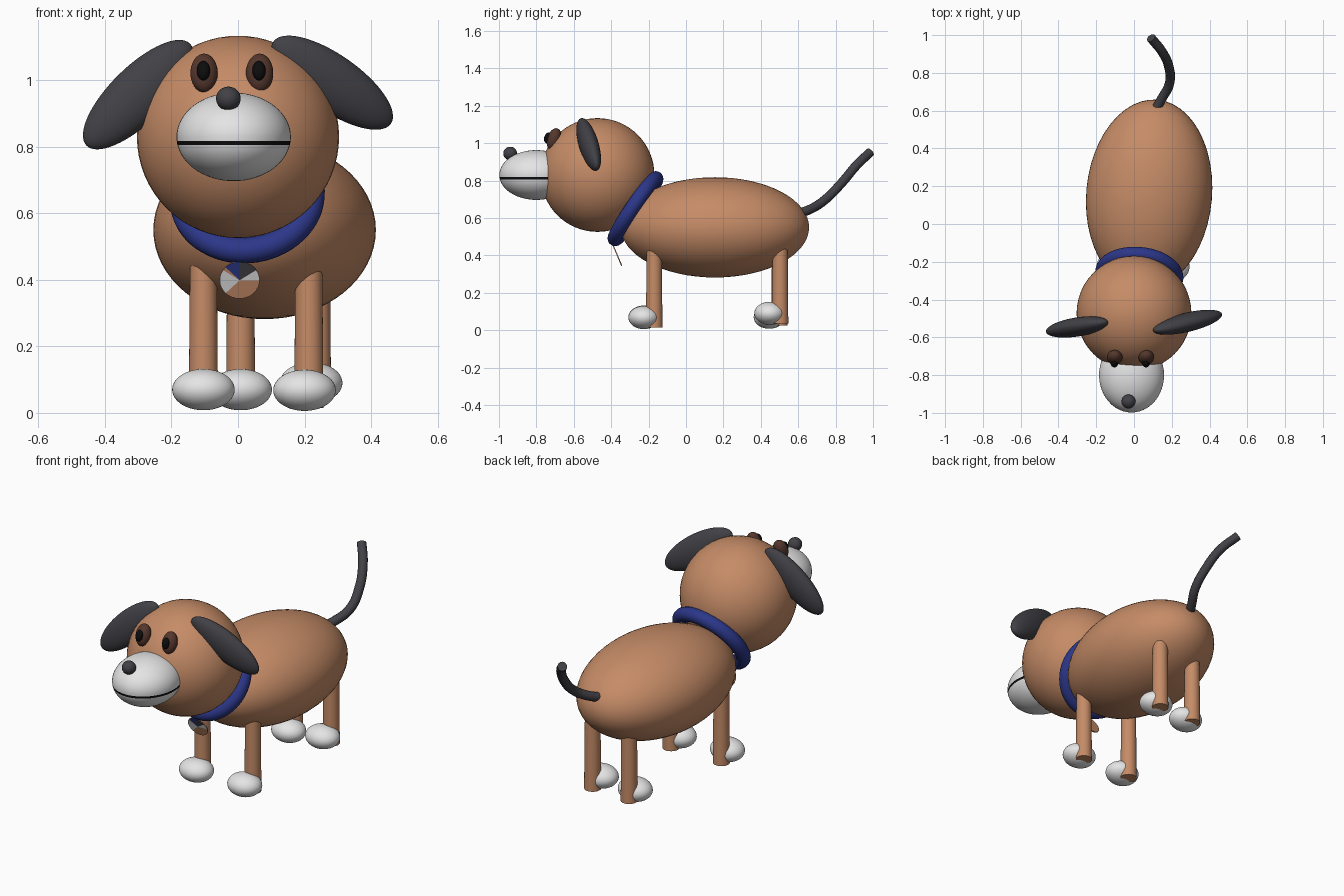
import bpy, bmesh, math
from mathutils import Matrix, Vector

cube = bpy.data.objects.get("Cube")
if cube:
    bpy.data.objects.remove(cube)


def material(name, *rgb):
    m = bpy.data.materials.new(name)
    m.use_nodes = True
    m.diffuse_color = (*rgb, 1)
    m.node_tree.nodes["Principled BSDF"].inputs["Base Color"].default_value = (*rgb, 1)
    return m


FUR = material("tan_fur", 0.56, 0.26, 0.135)
WHITE = material("white_fur", 0.78, 0.78, 0.78)
DARK = material("charcoal", 0.052, 0.052, 0.062)
BLUE = material("collar_blue", 0.025, 0.038, 0.25)
IRIS = material("eye_brown", 0.09, 0.038, 0.026)
BLACK = material("black", 0.004, 0.004, 0.004)


def finish(bm, name, *mats):
    """Turn a bmesh into a smooth shaded object."""
    mesh = bpy.data.meshes.new(name)
    bm.to_mesh(mesh)
    bm.free()
    for m in mats:
        mesh.materials.append(m)
    obj = bpy.data.objects.new(name, mesh)
    bpy.context.collection.objects.link(obj)
    bpy.ops.object.select_all(action='DESELECT')
    bpy.context.view_layer.objects.active = obj
    obj.select_set(True)
    bpy.ops.object.shade_smooth_by_angle(angle=math.radians(40))
    return obj


def ellipsoid_mesh(centre, radii, rot=Matrix.Identity(3)):
    bm = bmesh.new()
    bmesh.ops.create_uvsphere(bm, u_segments=48, v_segments=32, radius=1)
    bm.transform(Matrix.Translation(centre) @ rot.to_4x4() @ Matrix.Diagonal((*radii, 1)))
    return bm


def ellipsoid(name, mat, *args):
    return finish(ellipsoid_mesh(*args), name, mat)


def turn(degrees, axis):
    return Matrix.Rotation(math.radians(degrees), 3, axis)


# Body and head
ellipsoid("body", FUR, (0.08, 0.155, 0.55), (0.333, 0.505, 0.268), turn(-5, 'Z'))
ellipsoid("head", FUR, (0, -0.473, 0.83), (0.304, 0.304, 0.304))

# Muzzle with the mouth cut in as a thin black band
bm = ellipsoid_mesh((-0.013, -0.8, 0.83), (0.172, 0.198, 0.133))
low, high = 0.805, 0.818
for z in (low, high):
    bmesh.ops.bisect_plane(bm, geom=bm.verts[:] + bm.edges[:] + bm.faces[:],
                           plane_co=(0, 0, z), plane_no=(0, 0, 1))
for f in bm.faces:
    f.material_index = int(low < f.calc_center_median().z < high)
finish(bm, "muzzle", WHITE, BLACK)
ellipsoid("nose", DARK, (-0.029, -0.94, 0.945), (0.037, 0.037, 0.036))

# Eyes
for side, x in (("right", -0.102), ("left", 0.065)):
    ellipsoid(side + "_eye", IRIS, (x, -0.706, 1.022), (0.041, 0.036, 0.06), turn(-18, 'X'))
    ellipsoid(side + "_pupil", BLACK, (x - 0.002, -0.738, 1.029), (0.02, 0.02, 0.03), turn(-18, 'X'))

# Floppy ears, each stretched along its own hanging direction
for side, centre, hang in (("left", (0.283, -0.52, 0.993), (0.8, 0.2, -0.56)),
                           ("right", (-0.3, -0.545, 0.957), (-0.7, -0.12, -0.69))):
    length = Vector(hang).normalized()
    width = length.cross(Vector((0, 1, 0))).normalized()
    thick = width.cross(length)
    rot = Matrix((length, thick, width)).transposed()
    ellipsoid(side + "_ear", DARK, centre, (0.22, 0.05, 0.084), rot)

# Collar
bpy.ops.mesh.primitive_torus_add(major_segments=64, minor_segments=20,
                                 major_radius=0.195, minor_radius=0.039)
collar = bpy.context.object
collar.name = "collar"
collar.matrix_world = Matrix.Translation((0.028, -0.27, 0.65)) @ (turn(-6, 'Z') @ turn(56, 'X')).to_4x4()
collar.data.materials.append(BLUE)
bpy.ops.object.shade_smooth_by_angle(angle=math.radians(40))

# Round tag, with a patchwork front of wedges
bm = bmesh.new()
bmesh.ops.create_cone(bm, cap_ends=True, cap_tris=True, segments=32,
                      radius1=0.06, radius2=0.06, depth=0.006)
for f in bm.faces:
    c = f.calc_center_median()
    if f.normal.z > 0.5:
        angle = math.degrees(math.atan2(c.y, c.x)) % 360
        if angle < 35 or 150 < angle < 225:
            f.material_index = 1
        elif angle < 95:
            f.material_index = 2
        elif angle < 130:
            f.material_index = 3
bm.transform(Matrix.Translation((0.005, -0.367, 0.4)) @ turn(113, 'X').to_4x4())
finish(bm, "tag", FUR, WHITE, DARK, BLUE)

# Legs and paws
for name, x, y, bottom, paw_x, paw_z in (("front_right", -0.104, -0.17, 0.015, -0.104, 0.07),
                                         ("front_left", 0.213, -0.17, 0.015, 0.2, 0.068),
                                         ("back_right", 0.008, 0.5, 0.025, 0.008, 0.07),
                                         ("back_left", 0.236, 0.503, 0.035, 0.22, 0.09)):
    bm = bmesh.new()
    top = 0.52
    bmesh.ops.create_cone(bm, cap_ends=True, segments=32, radius1=0.044,
                          radius2=0.04, depth=top - bottom)
    bm.transform(Matrix.Translation((x, y, (top + bottom) / 2)))
    finish(bm, name + "_leg", FUR)
    ellipsoid(name + "_paw", WHITE, (paw_x, y - 0.055, paw_z), (0.094, 0.083, 0.062))

# Curved tail
curve = bpy.data.curves.new("tail", 'CURVE')
curve.dimensions = '3D'
curve.bevel_depth = 0.025
curve.bevel_resolution = 5
curve.use_fill_caps = True
path = [(0.1, 0.58, 0.62), (0.145, 0.66, 0.645), (0.187, 0.74, 0.695),
        (0.185, 0.83, 0.785), (0.15, 0.91, 0.88), (0.09, 0.985, 0.952)]
spline = curve.splines.new('BEZIER')
spline.bezier_points.add(len(path) - 1)
for point, co in zip(spline.bezier_points, path):
    point.co = co
    point.handle_left_type = point.handle_right_type = 'AUTO'
curve.materials.append(DARK)
tail = bpy.data.objects.new("tail", curve)
bpy.context.collection.objects.link(tail)
